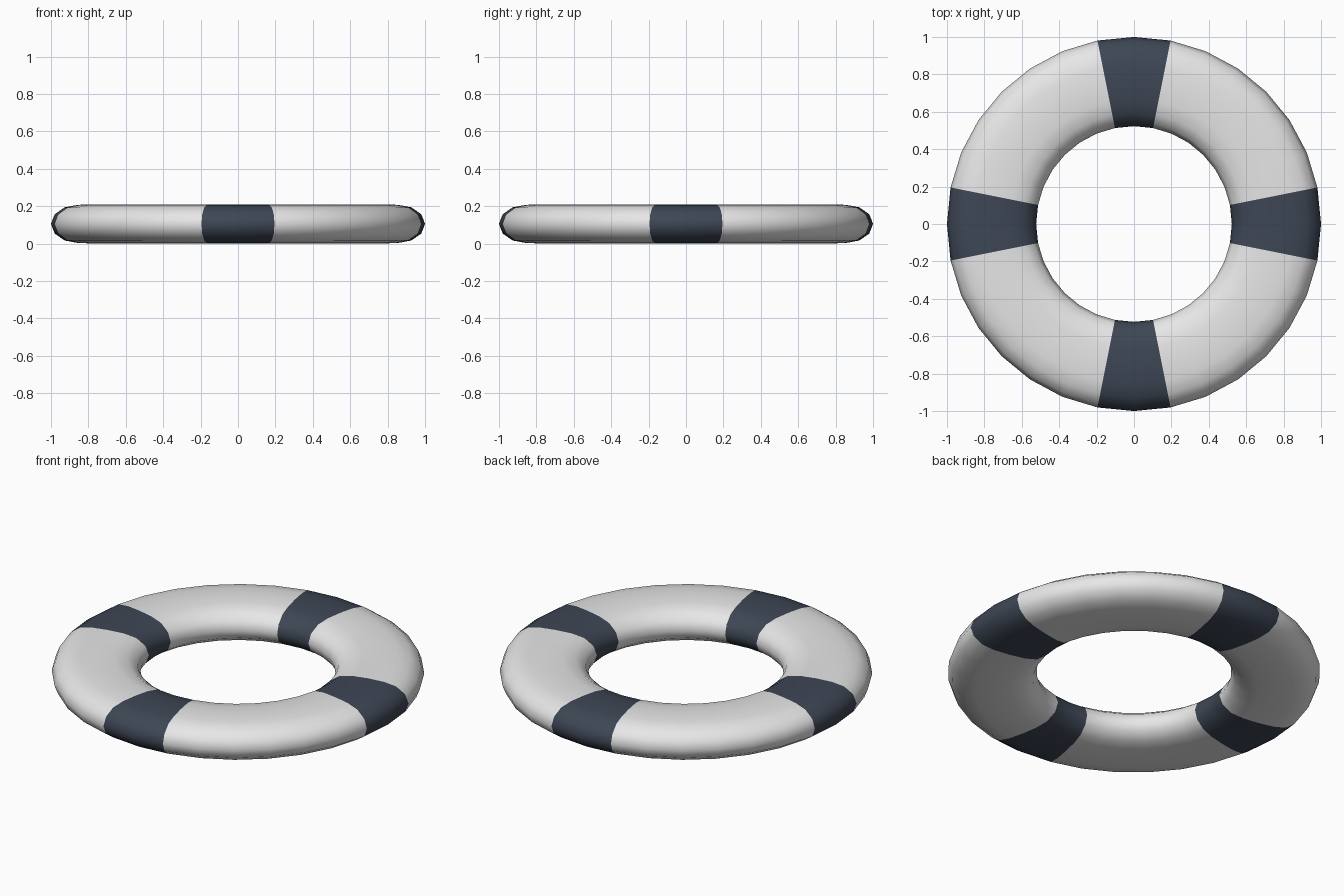
import bpy, bmesh, math

SEGMENTS = 32
INNER, OUTER, HEIGHT = 0.523, 1.0, 0.21

cube = bpy.data.objects.get("Cube")
if cube:
    bpy.data.objects.remove(cube)


def make_material(name, rgb):
    mat = bpy.data.materials.new(name)
    mat.use_nodes = True
    color = (*rgb, 1.0)
    mat.diffuse_color = color
    bsdf = mat.node_tree.nodes["Principled BSDF"]
    bsdf.inputs["Base Color"].default_value = color
    bsdf.inputs["Roughness"].default_value = 0.6
    return mat


def tube_profile(corner=0.145, crown=0.003):
    """Flattened tube section: rounded ends joined by a barely crowned top and bottom."""
    half, mid = HEIGHT / 2, (INNER + OUTER) / 2
    rise = half - crown
    points = []
    for start, centre in ((-90, OUTER - corner), (90, INNER + corner)):
        for step in range(7):
            a = math.radians(start + 30 * step)
            points.append((centre + corner * math.cos(a), half + rise * math.sin(a)))
        points.append((mid, HEIGHT if start < 0 else 0.0))
    return points


# Ring swept around the vertical axis
profile = tube_profile()
bm = bmesh.new()
rings = []
for i in range(SEGMENTS):
    a = math.tau * i / SEGMENTS
    rings.append([bm.verts.new((r * math.cos(a), r * math.sin(a), z)) for r, z in profile])

count = len(profile)
quarter = SEGMENTS // 4
for i in range(SEGMENTS):
    here, after = rings[i], rings[(i + 1) % SEGMENTS]
    for j in range(count):
        k = (j + 1) % count
        face = bm.faces.new((here[j], after[j], after[k], here[k]))
        # Dark bands span one segment either side of each axis
        face.material_index = int(i % quarter in (0, quarter - 1))
        face.smooth = True
bmesh.ops.recalc_face_normals(bm, faces=bm.faces)

mesh = bpy.data.meshes.new("life_ring")
bm.to_mesh(mesh)
bm.free()
mesh.materials.append(make_material("light_grey", (0.8, 0.8, 0.8)))
mesh.materials.append(make_material("dark_slate", (0.047, 0.062, 0.09)))
ring = bpy.data.objects.new("life_ring", mesh)
bpy.context.collection.objects.link(ring)
